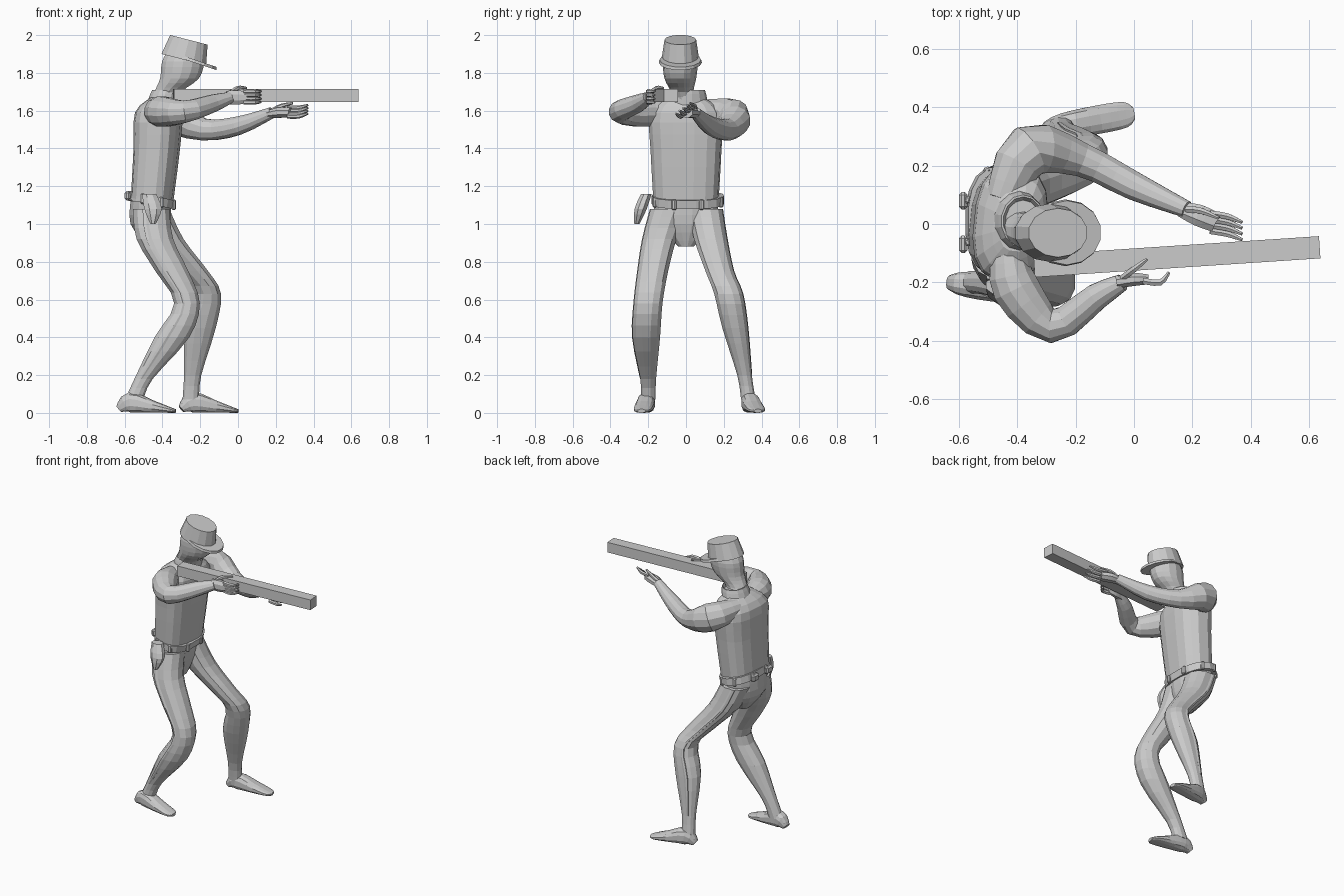
import bpy, bmesh
from math import sin, cos, pi, copysign
from mathutils import Vector, Matrix

cube = bpy.data.objects.get("Cube")
if cube:
    bpy.data.objects.remove(cube)

GREY = (0.6, 0.6, 0.6, 1)
grey = bpy.data.materials.new("plain grey")
grey.use_nodes = True
grey.diffuse_color = GREY
shader = next(node for node in grey.node_tree.nodes if node.type == 'BSDF_PRINCIPLED')
shader.inputs["Base Color"].default_value = GREY

AXIS_X, AXIS_Y, AXIS_Z = Matrix.Identity(3)


def finish(name, bm):
    bmesh.ops.recalc_face_normals(bm, faces=bm.faces)
    mesh = bpy.data.meshes.new(name)
    bm.to_mesh(mesh)
    bm.free()
    mesh.materials.append(grey)
    part = bpy.data.objects.new(name, mesh)
    bpy.context.collection.objects.link(part)


def smooth_rings(keys, steps=3):
    """Pass a smooth curve through the key rings."""
    rings = []
    last = len(keys) - 1
    for i in range(last):
        neighbours = (keys[max(i - 1, 0)], keys[i], keys[i + 1], keys[min(i + 2, last)])
        for step in range(steps):
            t = step / steps
            rings.append([
                b + t / 2 * (c - a + t * (2*a - 5*b + 4*c - d + t * (3*b - a - 3*c + d)))
                for a, b, c, d in zip(*neighbours)])
    return rings + [keys[last]]


def frame(mode, tangent, yaw):
    """Two axes of a ring: level, leaning forward, or square to the path."""
    if mode == "flat":
        turn = Matrix.Rotation(yaw, 3, 'Z')
        return turn @ AXIS_X, turn @ AXIS_Y
    if mode == "lean":
        return AXIS_Y.cross(tangent).normalized(), AXIS_Y
    side = tangent.cross(AXIS_Z).normalized()
    return side, side.cross(tangent)


def loft(name, keys, sides=12, mode="path", ratio=1.0, power=1.0, yaw=0.0):
    """Skin rings of x, y, z, radius and an optional second radius."""
    bm = bmesh.new()
    rings = smooth_rings(keys)
    centers = [Vector(ring[:3]) for ring in rings]
    loops = []
    for i, ring in enumerate(rings):
        ahead = centers[min(i + 1, len(rings) - 1)]
        behind = centers[max(i - 1, 0)]
        u, v = frame(mode, (ahead - behind).normalized(), yaw)
        loop = []
        for k in range(sides):
            angle = 2 * pi * (k + 0.5) / sides
            c, s = (copysign(abs(f) ** power, f) for f in (cos(angle), sin(angle)))
            point = centers[i] + u * (c * ring[3]) + v * (s * ring[-1] * ratio)
            point.z = max(point.z, 0)
            loop.append(bm.verts.new(point))
        loops.append(loop)
    for low, high in zip(loops, loops[1:]):
        for k in range(sides):
            bm.faces.new((low[k - 1], low[k], high[k], high[k - 1]))
    bm.faces.new(loops[0])
    bm.faces.new(loops[-1])
    finish(name, bm)


def box(name, center, size, yaw=0.0, bevel=0.0):
    bm = bmesh.new()
    placement = Matrix.Translation(center) @ Matrix.Rotation(yaw, 4, 'Z')
    bmesh.ops.create_cube(bm, size=1, matrix=placement @ Matrix.Diagonal((*size, 1)))
    if bevel:
        bmesh.ops.bevel(bm, geom=bm.edges[:], offset=bevel, segments=1, affect='EDGES')
    finish(name, bm)


# Shirt, collar and hips
loft("torso", [(-.455, 0, 1.12, .11), (-.43, 0, 1.4, .12),
               (-.42, 0, 1.59, .122), (-.4, 0, 1.67, .06)],
     sides=16, mode="flat", ratio=1.57, power=.75, yaw=-.1)
loft("collar", [(-.4, .01, 1.63, .09), (-.38, .01, 1.71, .075), (-.38, .01, 1.69, .06)],
     sides=14, mode="flat", ratio=1.2)
loft("hips", [(-.46, 0, 1.13, .11, .175), (-.465, 0, 1, .106, .155), (-.44, 0, .88, .04, .04)],
     sides=16, mode="flat")

# Belt sloping down to the front, with loops, rear pouches and holster
loft("belt", [(-.46, .01, 1.105, .122), (-.45, .01, 1.15, .122)],
     sides=18, mode="lean", ratio=1.57, power=.85)
LOOPS = 8
for k in range(LOOPS):
    angle = 2 * pi * (k + .5) / LOOPS
    x, y = .125 * cos(angle), .19 * sin(angle)
    box("belt_loop", (x - .455, y + .01, 1.125 - x / 5), (.02, .025, .055), angle, .006)
for y in (-.07, .08):
    box("rear_pouch", (-.585, y, 1.15), (.03, .06, .05), bevel=.01)
loft("holster", [(-.45, -.26, 1, .015, .015), (-.45, -.24, 1.08, .05, .035),
                 (-.47, -.21, 1.16, .04, .03)], sides=8, mode="flat")


def leg(side, outward, keys, heel, toe):
    loft(side + "_leg", keys, mode="flat", power=.9)
    # Raised seam down the outside of the trousers
    loft(side + "_side_seam",
         [(x - across * .3, y + outward * deep * .92, z, across * .18, deep * .09)
          for x, y, z, across, deep in keys[:-1]], sides=6, mode="flat")
    # Foot as a sole profile run from heel to toe
    profile = [(0, .025, .04), (.2, .045, .11), (.6, .05, .065), (.9, .045, .03), (1, .02, .02)]
    loft(side + "_foot",
         [(*Vector(heel).lerp(Vector(toe), along), height / 2, width, height / 2)
          for along, width, height in profile], power=.8)


leg("right", -1,
    [(-.46, -.09, 1.08, .1, .1), (-.44, -.14, .92, .1, .092), (-.35, -.175, .75, .09, .083),
     (-.27, -.2, .58, .07, .078), (-.35, -.21, .4, .095, .075), (-.5, -.2, .18, .05, .043),
     (-.55, -.2, .07, .05, .04)],
    heel=(-.63, -.2), toe=(-.33, -.235))
leg("left", 1,
    [(-.46, .1, 1.08, .1, .095), (-.385, .13, .92, .1, .09), (-.24, .178, .75, .085, .077),
     (-.16, .225, .63, .072, .078), (-.2, .26, .45, .085, .07), (-.24, .31, .2, .047, .04),
     (-.25, .33, .07, .045, .04)],
    heel=(-.3, .325), toe=(0, .38))

# Head on its neck, and a leaning cap with a bill
loft("head", [(-.4, 0, 1.62, .08), (-.37, -.02, 1.7, .075), (-.31, -.03, 1.77, .105),
              (-.29, -.03, 1.86, .115), (-.28, -.03, 1.92, .09)],
     sides=14, mode="flat", ratio=.8)
loft("cap_crown", [(-.287, -.03, 1.87, .125), (-.26, -.03, 1.975, .105)],
     sides=14, mode="lean", ratio=.8)
loft("cap_bill", [(-.235, -.03, 1.855, .13), (-.23, -.03, 1.87, .125)],
     sides=14, mode="lean", ratio=.88)

# Arms
loft("left_arm", [(-.45, .08, 1.6, .06), (-.36, .25, 1.57, .092), (-.18, .22, 1.5, .06),
                  (0, .13, 1.52, .05), (.18, .05, 1.59, .03)])
loft("right_arm", [(-.43, -.1, 1.6, .06), (-.405, -.22, 1.595, .083), (-.28, -.35, 1.595, .06),
                   (-.13, -.25, 1.64, .047), (-.04, -.2, 1.67, .03)])


def digit(name, *points, radius=.012):
    """Finger or thumb that narrows to its tip."""
    taper = (1, 1, .5)
    loft(name, [(*point, radius * t) for point, t in zip(points, taper)], sides=6)


# Open left hand below the block, palm turned up and inward
loft("left_palm", [(.16, .05, 1.58, .027), (.22, .03, 1.59, .04), (.28, .005, 1.59, .036)],
     sides=8, ratio=.75)
for k in range(4):
    y, z = .036 - .02 * k, 1.615 - .015 * k
    digit("left_finger", (.26, y, z), (.32, y - .01, z), (.37, y - .03, z + .015))
digit("left_thumb", (.18, .05, 1.6), (.23, .045, 1.625), (.29, .02, 1.64))

# Right hand gripping the side of the block
loft("right_palm", [(-.06, -.2, 1.67, .022), (0, -.19, 1.67, .024), (.05, -.19, 1.67, .018)],
     sides=8, ratio=1.7)
for k in range(4):
    z = 1.645 + .019 * k
    digit("right_finger", (.03, -.195, z), (.09, -.2, z), (.12, -.165, z))
digit("right_thumb", (-.04, -.185, 1.695), (0, -.155, 1.72), (.045, -.12, 1.72))

# Long square block held in both hands
box("long_block", (.147, -.112, 1.68), (.98, .076, .07), yaw=.066)
